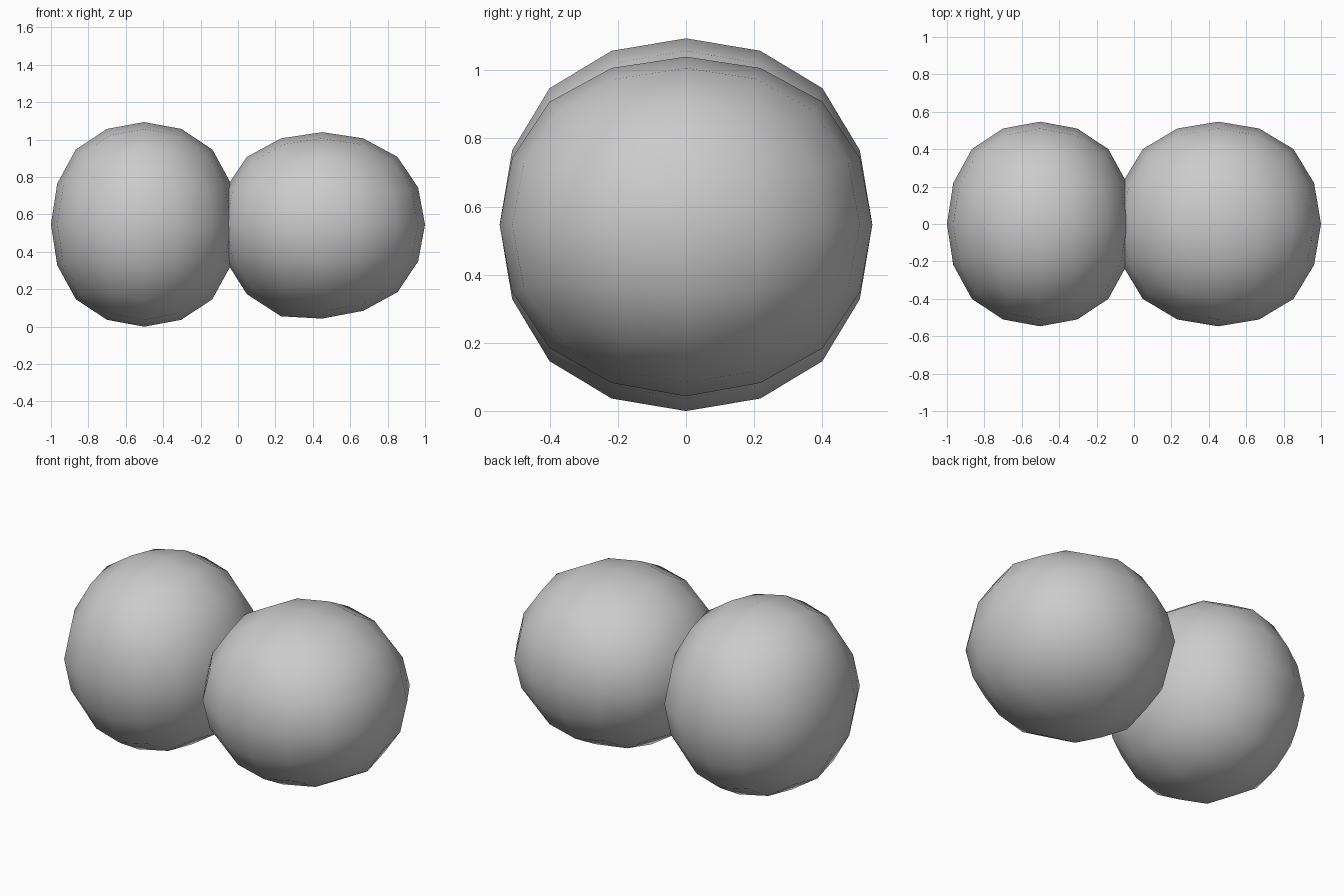
import bpy
import math
from mathutils import Vector

if "Cube" in bpy.data.objects:
    bpy.data.objects.remove(bpy.data.objects["Cube"])


def ball(name, centre, radii):
    """Cube rounded by two subdivision steps, stretched to the given half sizes."""
    bpy.ops.mesh.primitive_cube_add(size=2)
    ob = bpy.context.object
    ob.name = name
    mod = ob.modifiers.new("round", 'SUBSURF')
    mod.levels = mod.render_levels = 2
    mod.use_limit_surface = False
    bpy.ops.object.modifier_apply(modifier=mod.name)
    half = max(v.co.x for v in ob.data.vertices)
    for v in ob.data.vertices:
        v.co = Vector(c + p / half * r for c, p, r in zip(centre, v.co, radii))
    bpy.ops.object.shade_smooth()
    return ob


# Left ball, taller than wide
ball("left_ball", (-0.502, 0, 0.547), (0.498, 0.547, 0.547))

# Right ball, wider than tall
right = ball("right_ball", (0.45, 0, 0.546), (0.55, 0.547, 0.494))

# Slight sag underneath the right ball, near the joint
sag = Vector((0.23, 0, 0.085))
for v in right.data.vertices:
    v.co.z -= 0.03 * math.exp(-((v.co - sag).length / 0.2) ** 2)
